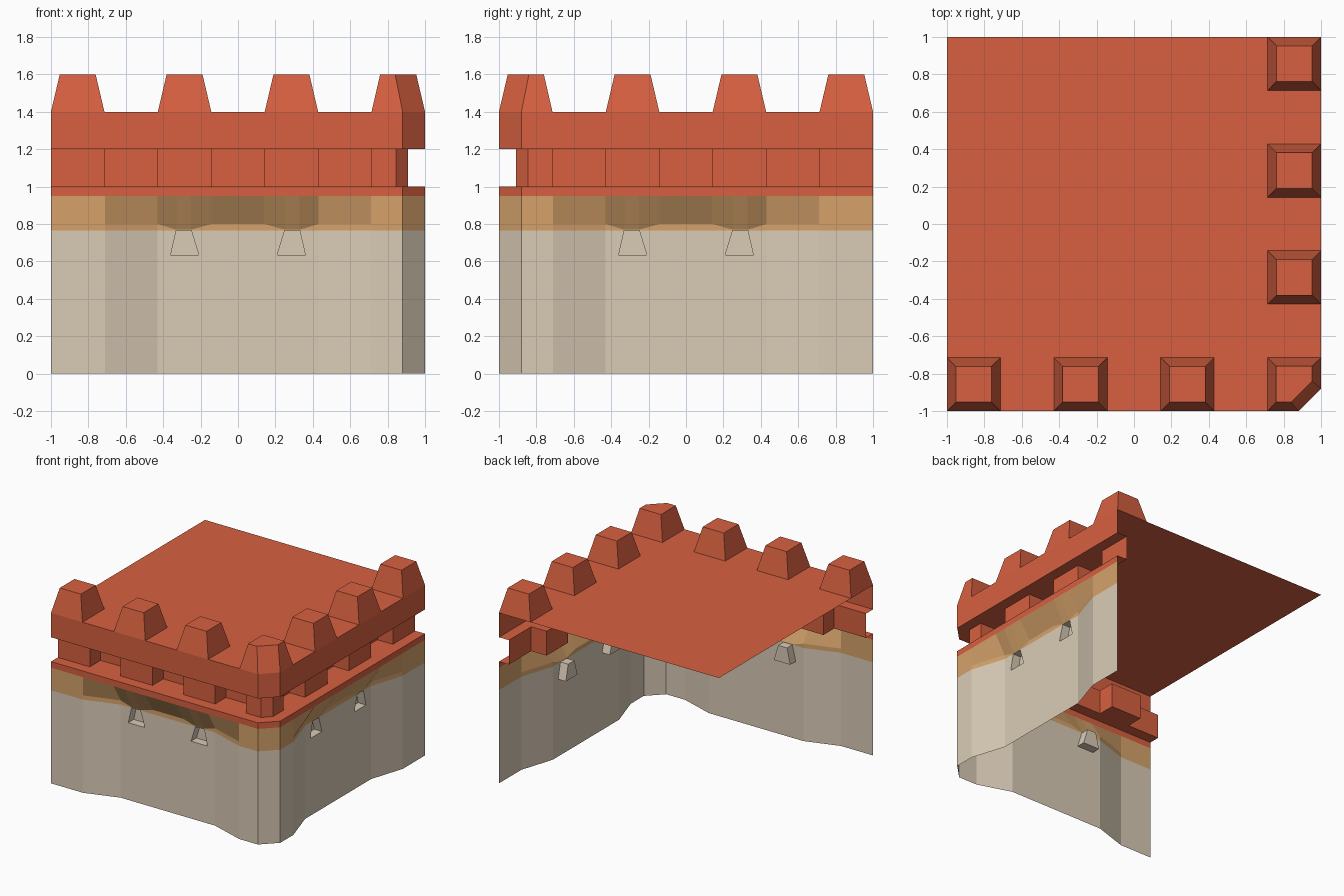
import bpy
from mathutils import Vector

if "Cube" in bpy.data.objects:
    bpy.data.objects.remove(bpy.data.objects["Cube"])


def material(name, rgb):
    m = bpy.data.materials.new(name)
    m.diffuse_color = (*rgb, 1)
    m.use_nodes = True
    m.node_tree.nodes["Principled BSDF"].inputs["Base Color"].default_value = m.diffuse_color
    return m


STONE = material("stone", (0.70, 0.60, 0.47))
OCHRE = material("ochre trim", (0.67, 0.365, 0.147))
RED = material("red tile", (0.68, 0.117, 0.051))


def make(name, faces, mats):
    """Object from polygons given as (material index, list of points)."""
    verts, polys = [], []
    for _, pts in faces:
        polys.append(range(len(verts), len(verts) + len(pts)))
        verts += pts
    me = bpy.data.meshes.new(name)
    me.from_pydata(verts, [], [list(p) for p in polys])
    for m in mats:
        me.materials.append(m)
    for poly, (mi, _) in zip(me.polygons, faces):
        poly.material_index = mi
    ob = bpy.data.objects.new(name, me)
    bpy.context.collection.objects.link(ob)
    return ob


def flip(p):
    """Mirror a point across the corner diagonal (front side <-> right side)."""
    return (-p[1], -p[0], *p[2:])


def both(half):
    return half + [flip(p) for p in reversed(half)]


def at(path, z):
    return [(p[0], p[1], z) for p in path]


def strip(lo, hi, mi=0):
    return [(mi, [lo[i], lo[i + 1], hi[i + 1], hi[i]]) for i in range(len(lo) - 1)]


# Curtain wall: columns of (x below, x above, y, height where the flare starts)
R = -0.91
cols = [(-1, -1, -1, .8), (-.71, -.71, -1, .8), (-.43, -.43, R, .8),
        (-.36, -.33, R, .77), (-.21, -.25, R, .77), (-.14, -.14, R, .8),
        (.14, .14, R, .8), (.21, .25, R, .77), (.36, .33, R, .77),
        (.43, .43, R, .8), (.71, .71, -1, .8), (.88, .88, -1, .8)]
rows = []
for r in range(6):
    row = []
    for xw, xn, y, flare in cols:
        z = (0, .635, .765, flare, .95, 1.0)[r]
        row.append((xw if r < 2 else xn, y if r < 4 else -1, z))
    rows.append(both(row))

wall, slits = [], []
row_material = (0, 0, 1, 1, 2)
for r in range(5):
    for c, face in enumerate(strip(rows[r], rows[r + 1], row_material[r])):
        if r == 1 and c in (3, 7, 15, 19):
            # Arrow slit pocket set into the wall
            inward = Vector((0, .07, 0)) if c < 11 else Vector((-.07, 0, 0))
            front = [Vector(p) for p in face[1]]
            back = [p + inward for p in front]
            slits.append((0, back))
            for i in range(4):
                j = (i + 1) % 4
                slits.append((0, [front[i], front[j], back[j], back[i]]))
        else:
            wall.append(face)
make("curtain_wall", wall, [STONE, OCHRE, RED])
make("arrow_slits", slits, [STONE])

# Bracket course: zigzag of blocks and gaps under the parapet
IN = -0.77
half = [(-1, R)]
for a, b in ((-.71, -.43), (-.14, .14), (.43, .71)):
    half += [(a, R), (a, IN), (b, IN), (b, R)]
half.append((.845, R))
zigzag = both(half)
edge = both([(-1, -1), (.88, -1)])
ring = edge + zigzag[::-1]
make("bracket_course", strip(at(zigzag, 1.0), at(zigzag, 1.2)), [RED])
make("ledge", [(0, at(ring, 1.0))], [RED])

# Parapet and roof deck
parapet = strip(at(edge, 1.2), at(edge, 1.4))
parapet.append((0, at(ring, 1.2)[::-1]))
make("parapet", parapet, [RED])
make("roof_deck", [(0, at(edge + [(-1, 1)], 1.4))], [RED])


# Battlements: tapered blocks along both outer edges
def merlon(name, base, top):
    lo, hi = at(base + base[:1], 1.4), at(top + top[:1], 1.6)
    make(name, strip(lo, hi) + [(0, hi[:-1])], [RED])


def square(x0, y0, s, i):
    return [(x0 + i, y0 + i), (x0 + s - i, y0 + i),
            (x0 + s - i, y0 + s - i), (x0 + i, y0 + s - i)]


S, INSET = 2 / 7, .047
for k in range(3):
    x = -1 + 2 * k * S
    merlon("front_merlon", square(x, -1, S, 0), square(x, -1, S, INSET))
    y = -1 + 2 * (k + 1) * S
    merlon("right_merlon", square(1 - S, y, S, 0), square(1 - S, y, S, INSET))
merlon("corner_merlon",
       [(.714, -1), (.88, -1), (1, -.88), (1, -.714), (.714, -.714)],
       [(.76, -.953), (.84, -.953), (.953, -.84), (.953, -.76), (.76, -.76)])
